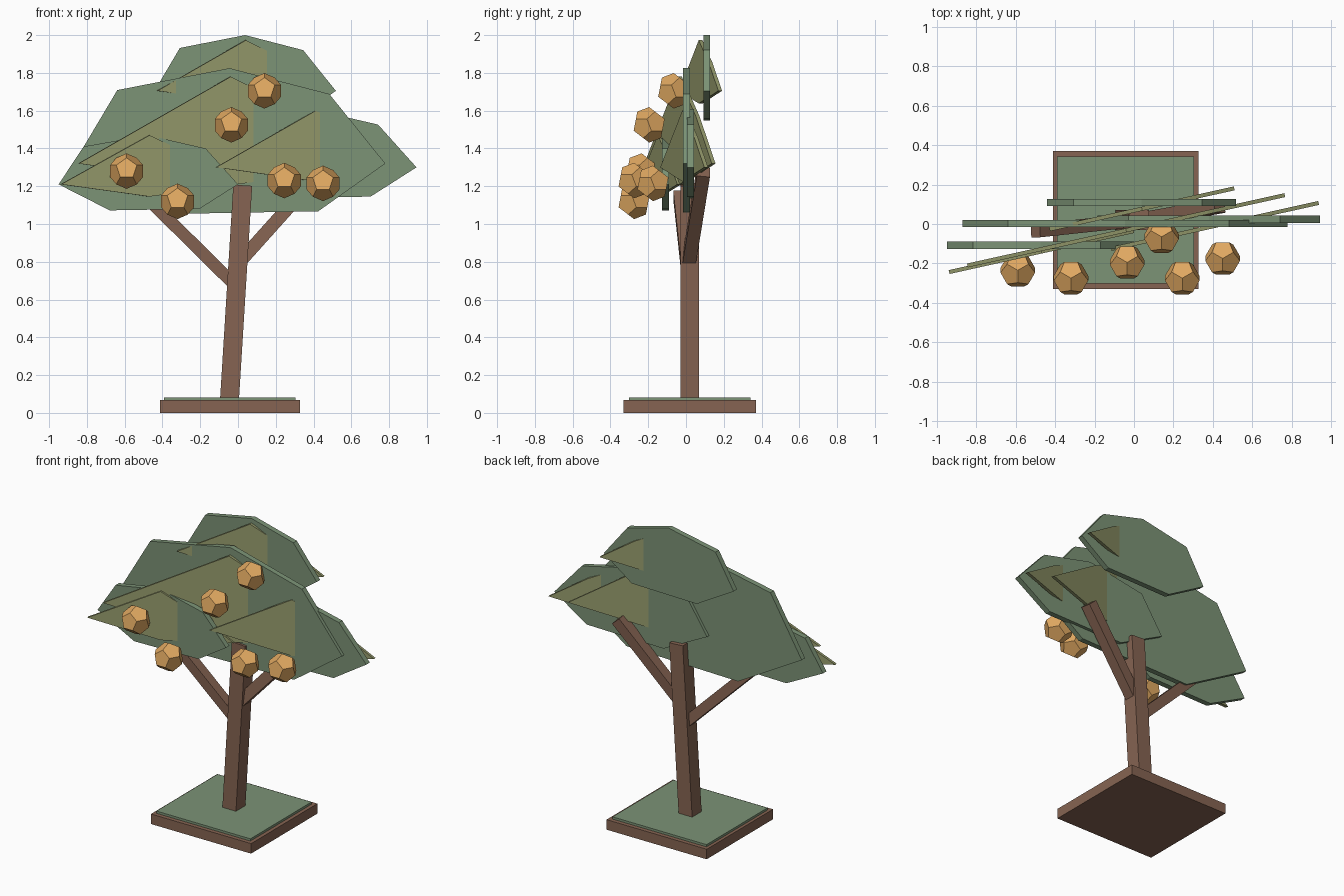
import bpy, bmesh, math
from mathutils import Vector, Matrix

if "Cube" in bpy.data.objects:
    bpy.data.objects.remove(bpy.data.objects["Cube"], do_unlink=True)


def material(name, rgb):
    """Flat material from 0-255 display values."""
    lin = [((c / 255 + 0.055) / 1.055) ** 2.4 for c in rgb] + [1.0]
    mat = bpy.data.materials.new(name)
    mat.use_nodes = True
    mat.diffuse_color = lin
    bsdf = mat.node_tree.nodes["Principled BSDF"]
    bsdf.inputs["Base Color"].default_value = lin
    bsdf.inputs["Roughness"].default_value = 0.9
    return mat


WOOD = material("brown wood", (134, 100, 82))
LEAF = material("green leaf", (124, 147, 118))
PALE = material("pale olive leaf", (152, 157, 110))
FRUIT = material("orange fruit", (226, 170, 98))


def finish(name, bm, mat):
    bmesh.ops.recalc_face_normals(bm, faces=bm.faces[:])
    mesh = bpy.data.meshes.new(name)
    bm.to_mesh(mesh)
    bm.free()
    mesh.materials.append(mat)
    obj = bpy.data.objects.new(name, mesh)
    bpy.context.collection.objects.link(obj)
    return obj


def box(name, size, matrix, mat):
    bm = bmesh.new()
    bmesh.ops.create_cube(bm, size=1.0, matrix=matrix @ Matrix.Diagonal((*size, 1)))
    return finish(name, bm, mat)


def beam(name, start, end, width, mat):
    """Square bar between two points, one side kept facing the front."""
    a, b = Vector(start), Vector(end)
    d = (b - a).normalized()
    side = Vector((0, 1, 0))
    side = (side - d * side.dot(d)).normalized()
    rot = Matrix((side.cross(d), side, d)).transposed().to_4x4()
    box(name, (width, width, (b - a).length),
        Matrix.Translation((a + b) / 2) @ rot, mat)


def plate(name, outline, centre, half_width, height, thick, turn, mat):
    """Upright slab with a scaled outline, turned about the vertical."""
    bm = bmesh.new()
    verts = [bm.verts.new((u * half_width, -thick / 2, v * height)) for u, v in outline]
    face = bm.faces.new(verts)
    ext = bmesh.ops.extrude_face_region(bm, geom=[face])
    moved = [g for g in ext["geom"] if isinstance(g, bmesh.types.BMVert)]
    bmesh.ops.translate(bm, verts=moved, vec=(0, thick, 0))
    bm.transform(Matrix.Translation(centre) @ Matrix.Rotation(turn, 4, "Z"))
    finish(name, bm, mat)


def fruit(name, centre, radius):
    """Dodecahedron standing on a corner, one upper face to the back."""
    phi = (1 + math.sqrt(5)) / 2
    bm = bmesh.new()
    signs = (-1, 1)
    for a in signs:
        for b in signs:
            for p in (0, 1, 2):
                ring = [0, a / phi, b * phi]
                bm.verts.new(ring[p:] + ring[:p])
            for c in signs:
                bm.verts.new((a, b, c))
    bmesh.ops.convex_hull(bm, input=bm.verts[:])
    bmesh.ops.dissolve_limit(bm, angle_limit=0.05, verts=bm.verts[:], edges=bm.edges[:])
    up = Vector((1, 1, 1)).normalized()
    back = Vector((1, 0, phi))
    back = (back - up * back.dot(up)).normalized()
    rot = Matrix((back.cross(up), back, up)).to_4x4()
    bm.transform(Matrix.Translation(centre) @ Matrix.Scale(radius / math.sqrt(3), 4) @ rot)
    finish(name, bm, FRUIT)


# Base and grass
box("base", (0.74, 0.70, 0.067), Matrix.Translation((-0.042, 0.02, 0.0335)), WOOD)
box("grass", (0.695, 0.645, 0.02), Matrix.Translation((-0.044, 0.02, 0.072)), LEAF)

# Trunk and branches
beam("trunk", (-0.045, 0.02, 0.07), (0.025, 0.02, 1.205), 0.1, WOOD)
beam("left_branch", (0.0, 0.013, 0.79), (0.435, 0.092, 1.275), 0.07, WOOD)
beam("right_branch", (-0.03, 0.015, 0.69), (-0.5, -0.035, 1.155), 0.065, WOOD)

# Upright crown slabs: centre, half width, height
CROWN = [(-1, 0), (-0.72, 0.77), (0, 1), (0.64, 0.73), (1, 0), (0.57, -0.5), (-0.43, -0.53)]
for name, centre, half, height in [
        ("crown_middle", (-0.045, 0.003, 1.32), 0.825, 0.505),
        ("crown_right", (-0.475, -0.108, 1.21), 0.475, 0.26),
        ("crown_left", (0.38, 0.024, 1.30), 0.565, 0.31),
        ("crown_top", (0.038, 0.11, 1.705), 0.48, 0.295)]:
    plate(name, CROWN, centre, half, height, 0.036, 0, LEAF)

# Pale slabs crossing the crown at a slight turn
SPRAY = [(-1, 0), (0, 1), (0.52, 0.55), (1, 0), (0, -0.25)]
for name, centre, half, height in [
        ("spray_middle", (-0.04, -0.032, 1.32), 0.825, 0.46),
        ("spray_right", (-0.47, -0.14, 1.21), 0.48, 0.26),
        ("spray_left", (0.41, -0.01, 1.30), 0.54, 0.3),
        ("spray_top", (0.04, 0.077, 1.705), 0.48, 0.268)]:
    plate(name, SPRAY, centre, half, height, 0.02, math.radians(12.5), PALE)

# Fruit
for i, spot in enumerate([
        (-0.59, -0.235, 1.28), (-0.32, -0.275, 1.12), (-0.035, -0.195, 1.525),
        (0.14, -0.065, 1.705), (0.245, -0.275, 1.23), (0.45, -0.175, 1.215)]):
    fruit(f"fruit_{i + 1}", spot, 0.094)
